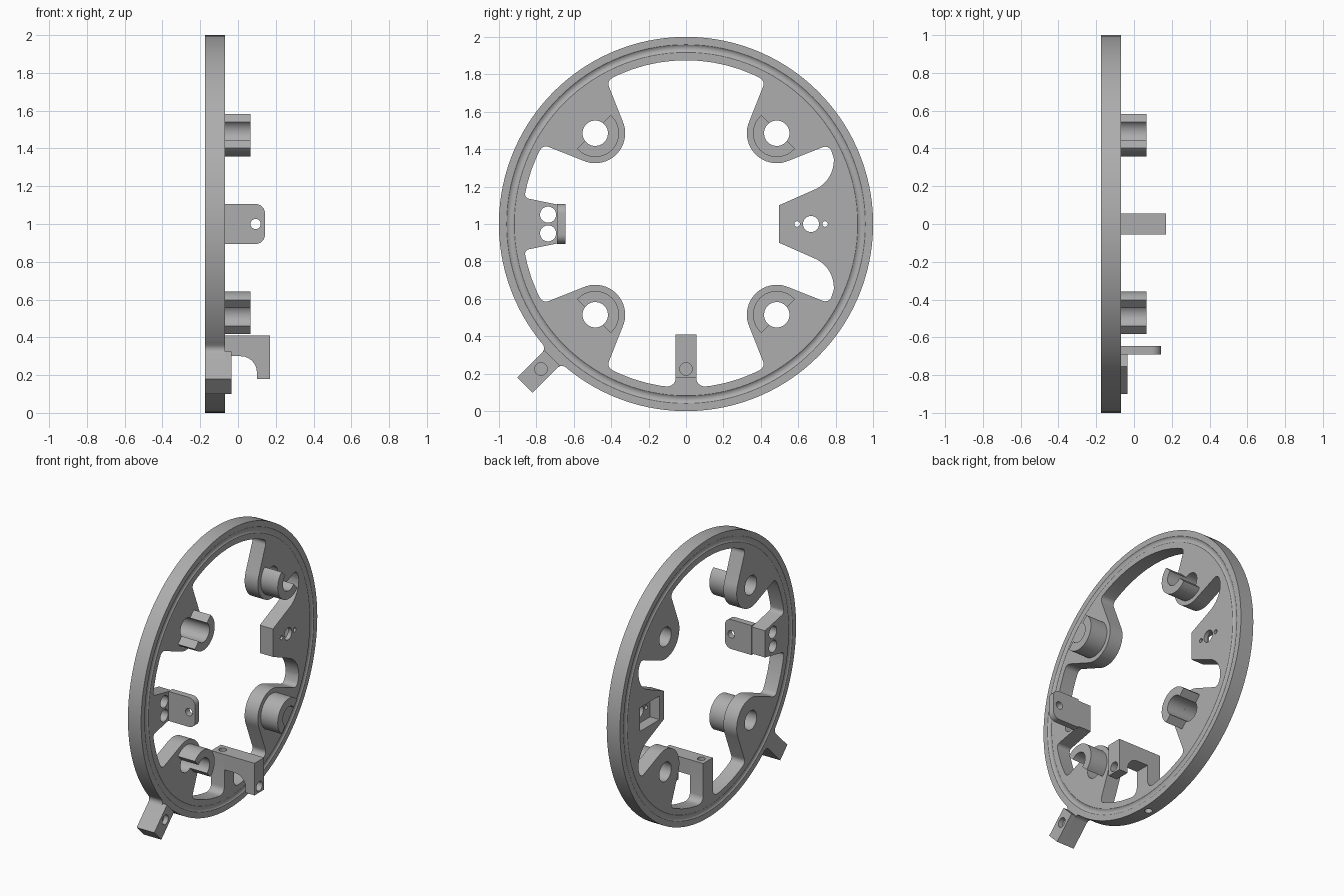
import bpy, bmesh
from math import sin, cos, tan, pi, radians, asin, acos, atan2, hypot
from mathutils import Vector

cube = bpy.data.objects.get("Cube")
if cube:
    bpy.data.objects.remove(cube, do_unlink=True)

grey = bpy.data.materials.new("light grey")
grey.use_nodes = True
grey.diffuse_color = (0.42, 0.42, 0.42, 1)
grey.node_tree.nodes["Principled BSDF"].inputs["Base Color"].default_value = (0.42, 0.42, 0.42, 1)

BACK, FACE = -0.175, -0.07      # ring thickness along x
INNER = 0.875                   # inner radius of the ring
LUG_DIST, LUG_R, BORE = 0.686, 0.16, 0.068
CORNER = 16                     # half angle of a lug at the ring


def polar(r, deg, cy=0, cz=0):
    return (cy + r * cos(radians(deg)), cz + r * sin(radians(deg)))


def arc(cy, cz, r, a0, a1, step=6):
    n = max(2, round(abs(a1 - a0) / step))
    return [polar(r, a0 + (a1 - a0) * i / n, cy, cz) for i in range(n + 1)]


def circle(cy, cz, r, step=10):
    return arc(cy, cz, r, 0, 360, step)[:-1]


def ring_arc(a0, a1):
    return arc(0, 0, INNER, a0, a1, 5)[1:-1]


def fillet(points):
    """Round each corner that has a third value, its radius."""
    out = []
    for i, p in enumerate(points):
        if len(p) < 3:
            out.append(p)
            continue
        c = Vector(p[:2])
        u = (Vector(points[i - 1][:2]) - c).normalized()
        v = (Vector(points[(i + 1) % len(points)][:2]) - c).normalized()
        half = u.angle(v) / 2
        t0, t1 = c + u * p[2] / tan(half), c + v * p[2] / tan(half)
        mid = c + (u + v).normalized() * p[2] / sin(half)
        a, b = t0 - mid, t1 - mid
        sweep = a.angle(b)
        for k in range(7):
            f = k / 6
            q = (a * sin((1 - f) * sweep) + b * sin(f * sweep)) / sin(sweep)
            out.append(tuple(mid + q))
    return out


def solid(name, loops, lo, hi, axis="x"):
    """Extrude an outline with holes along x or y; heights are from the ring centre."""
    bm = bmesh.new()
    edges = []
    for loop in loops:
        vs = [bm.verts.new((lo, a, b + 1) if axis == "x" else (a, lo, b + 1)) for a, b in loop]
        edges += [bm.edges.new((vs[i - 1], vs[i])) for i in range(len(vs))]
    bmesh.ops.triangle_fill(bm, edges=edges, use_beauty=True)
    new = bmesh.ops.extrude_face_region(bm, geom=bm.faces[:])["geom"]
    depth = hi - lo
    bmesh.ops.translate(bm, verts=[g for g in new if isinstance(g, bmesh.types.BMVert)],
                        vec=(depth, 0, 0) if axis == "x" else (0, depth, 0))
    bmesh.ops.recalc_face_normals(bm, faces=bm.faces[:])
    mesh = bpy.data.meshes.new(name)
    bm.to_mesh(mesh)
    bm.free()
    mesh.materials.append(grey)
    obj = bpy.data.objects.new(name, mesh)
    bpy.context.collection.objects.link(obj)
    return obj


def activate(obj):
    bpy.ops.object.select_all(action="DESELECT")
    obj.select_set(True)
    bpy.context.view_layer.objects.active = obj


def cut(obj, cutter):
    """Subtract the cutter from the object and discard it."""
    cutter.hide_render = True
    mod = obj.modifiers.new("cut", "BOOLEAN")
    mod.operation, mod.solver, mod.object = "DIFFERENCE", "EXACT", cutter
    activate(obj)
    bpy.ops.object.modifier_apply(modifier=mod.name)
    bpy.data.objects.remove(cutter, do_unlink=True)


def lug(deg):
    """Inner outline of one lug: ring corner, round tip, ring corner."""
    du, dv = INNER * cos(radians(CORNER)) - LUG_DIST, INNER * sin(radians(CORNER))
    turn = 180 / pi * (atan2(dv, du) + acos(LUG_R / hypot(du, dv)))
    cy, cz = polar(LUG_DIST, deg)
    return ([(*polar(INNER, deg - CORNER), 0.035)]
            + arc(cy, cz, LUG_R, deg - turn, deg - 360 + turn)
            + [(*polar(INNER, deg + CORNER), 0.035)])


def diagonal(u, v):
    """Point at radius u and side offset v in the direction of the foot."""
    s = 0.5 ** 0.5
    return (s * (v - u), s * (-u - v))


# Inner opening of the ring, with lugs, side tabs and bottom post
LO, HI = CORNER + 45, 45 - CORNER
scoop = arc(0.62, 0.34, 0.17, -68, 5)
opening = [(0.497, 0.1)] + scoop + lug(45) + ring_arc(LO, 180 - LO) + lug(135)
opening += ring_arc(180 - HI, 170.8)
opening += [(-0.865, 0.14, 0.025), (-0.647, 0.096), (-0.647, -0.096), (-0.865, -0.14, 0.025)]
opening += ring_arc(189.2, 180 + HI) + lug(225) + ring_arc(180 + LO, 266.4)
opening += [(-0.055, -0.873, 0.045), (-0.055, -0.59), (0.055, -0.59), (0.055, -0.873, 0.045)]
opening += ring_arc(273.6, 360 - LO) + lug(315)
opening += [(y, -z) for y, z in reversed(scoop)] + [(0.497, -0.1)]

# Outer outline with the foot at the lower diagonal
W, FOOT_END = 0.057, 1.217
rim = arc(0, 0, 1, 231, 579, 3)
rim += [(*diagonal(0.998, -W), 0.035), diagonal(FOOT_END, -W),
        diagonal(FOOT_END, W), (*diagonal(0.998, W), 0.035)]

holes = [circle(*polar(LUG_DIST, a), BORE) for a in (45, 135, 225, 315)]
holes += [circle(-0.737, s * 0.05, 0.043) for s in (-1, 1)]
holes += [circle(y, 0, r, 15) for y, r in ((0.668, 0.043), (0.594, 0.015), (0.743, 0.015))]
frame = solid("ring_frame", [fillet(rim), fillet(opening)] + holes, BACK, FACE)

# Shallow groove around both faces
for x in (BACK - 0.022, FACE + 0.022):
    bpy.ops.mesh.primitive_torus_add(location=(x, 0, 1), rotation=(0, pi / 2, 0), major_radius=0.938,
                                     minor_radius=0.03, major_segments=120, minor_segments=24)
    cut(frame, bpy.context.object)

# Pocket behind the wide tab
pocket = [(0.55, -0.085), (0.77, -0.085), (0.77, 0.085), (0.55, 0.085)]
cut(frame, solid("pocket_cutter", [pocket], BACK - 0.05, -0.1))

# Vertical hole through the bottom post
bpy.ops.mesh.primitive_cylinder_add(vertices=24, radius=0.026, depth=0.8, location=(-0.122, 0, 0.2))
cut(frame, bpy.context.object)
parts = [frame]

# Half-round bosses on the lugs, open outward
for name, a in (("upper_back", 45), ("upper_front", 135), ("lower_front", 225), ("lower_back", 315)):
    cy, cz = polar(LUG_DIST, a)
    R, lip = 0.127, 0.01
    o, i = [asin(lip / r) * 180 / pi for r in (R, BORE)]
    shell = arc(cy, cz, R, a + 90 - o, a + 270 + o) + arc(cy, cz, BORE, a + 270 + i, a + 90 - i, 10)
    parts.append(solid(name + "_boss", [shell], FACE, 0.065))

# Upright ear on the narrow tab
ear = fillet([(FACE, -0.106), (0.143, -0.106, 0.05), (0.143, 0.106, 0.05), (FACE, 0.106)])
parts.append(solid("side_ear", [ear, circle(0.093, 0, 0.027, 15)], -0.69, -0.645, "y"))

# Hooked bracket on the bottom post, with a hole through its leg
hook = fillet([(FACE, -0.59), (0.17, -0.59), (0.17, -0.82), (0.1, -0.82), (0.1, -0.7, 0.085), (FACE, -0.7)])
bracket = solid("hook_bracket", [hook], -0.055, 0.055, "y")
cut(bracket, solid("leg_hole_cutter", [circle(0, -0.775, 0.034)], 0.05, 0.25))
parts.append(bracket)

# Raised pad on the foot with a blind hole
pad = [diagonal(u, v) for u, v in ((1.011, -W), (FOOT_END, -W), (FOOT_END, W), (1.011, W))]
parts.append(solid("foot_pad", [pad, circle(*diagonal(1.096, 0), 0.034)], FACE, -0.035))

for part in parts:
    activate(part)
    bpy.ops.object.shade_smooth_by_angle(angle=radians(30))
